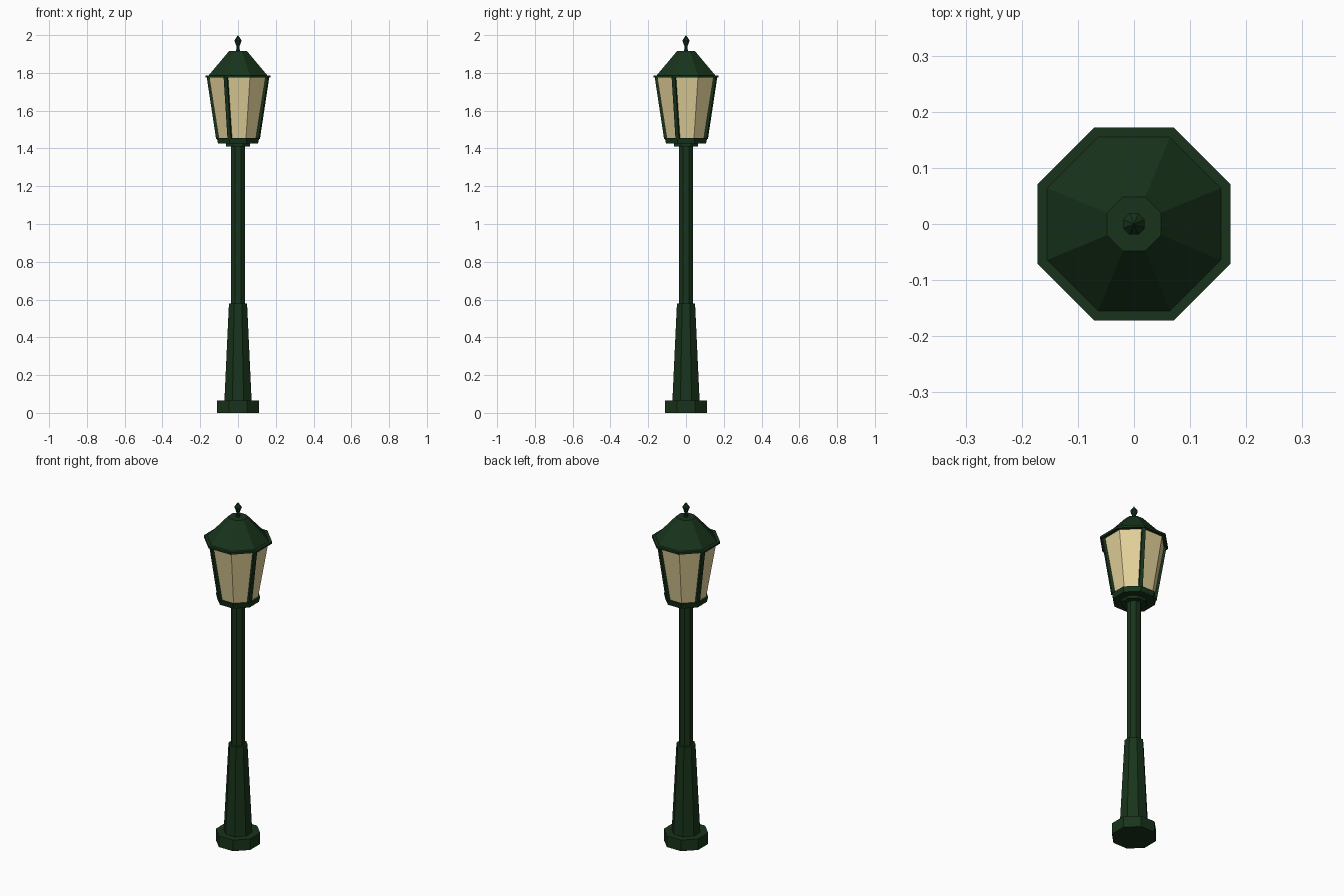
import bpy, bmesh, math
from mathutils import Vector

if "Cube" in bpy.data.objects:
    bpy.data.objects.remove(bpy.data.objects["Cube"])

SIDES = 8


def material(name, rgb):
    m = bpy.data.materials.new(name)
    m.diffuse_color = (*rgb, 1)
    m.use_nodes = True
    m.node_tree.nodes["Principled BSDF"].inputs["Base Color"].default_value = m.diffuse_color
    return m


GREEN = material("dark_green_paint", (0.009, 0.034, 0.011))
GLASS = material("warm_glass", (0.76, 0.63, 0.32))


def finish(name, bm, mat):
    bmesh.ops.recalc_face_normals(bm, faces=bm.faces)
    me = bpy.data.meshes.new(name)
    bm.to_mesh(me)
    bm.free()
    me.materials.append(mat)
    ob = bpy.data.objects.new(name, me)
    bpy.context.collection.objects.link(ob)
    return ob


def corner(i, apothem, z):
    """Corner i of an octagon whose flats face the axes."""
    a = math.pi / SIDES + i * math.tau / SIDES
    r = apothem / math.cos(math.pi / SIDES)
    return Vector((r * math.cos(a), r * math.sin(a), z))


def octagon_part(name, profile, mat=GREEN):
    """Closed octagonal turning from (half width, z) points, bottom to top."""
    bm = bmesh.new()
    rings = [[bm.verts.new(corner(i, w, z)) for i in range(SIDES)] for w, z in profile]
    for low, high in zip(rings, rings[1:]):
        for i in range(SIDES):
            j = (i + 1) % SIDES
            bm.faces.new((low[i], low[j], high[j], high[i]))
    bm.faces.new(rings[0][::-1])
    bm.faces.new(rings[-1])
    bmesh.ops.remove_doubles(bm, verts=bm.verts, dist=1e-5)
    return finish(name, bm, mat)


def bar(name, start, end, size):
    """Square bar between two points, turned to face outwards."""
    bm = bmesh.new()
    out = Vector((start.x, start.y, 0)).normalized()
    side = out.cross(Vector((0, 0, 1)))
    h = size / 2
    rings = [[bm.verts.new(p + out * a * h + side * b * h)
              for a, b in ((-1, -1), (1, -1), (1, 1), (-1, 1))] for p in (start, end)]
    for i in range(4):
        j = (i + 1) % 4
        bm.faces.new((rings[0][i], rings[0][j], rings[1][j], rings[1][i]))
    bm.faces.new(rings[0])
    bm.faces.new(rings[1])
    return finish(name, bm, GREEN)


# Post
octagon_part("base_plinth", [(0.112, 0), (0.112, 0.065)])
octagon_part("tapered_lower_post", [(0.072, 0.065), (0.048, 0.58)])
octagon_part("upper_pole", [(0.036, 0.58), (0.036, 1.415)])

# Lantern
octagon_part("lantern_collar", [(0.064, 1.41), (0.064, 1.425)])
octagon_part("lantern_floor", [(0.106, 1.425), (0.112, 1.455)])
octagon_part("lantern_glass", [(0.102, 1.455), (0.153, 1.777)], GLASS)

# Four frame bars, on every second corner of the glass
for k in range(4):
    i = 2 * k + 1
    bar(f"lantern_frame_bar_{k + 1}", corner(i, 0.103, 1.45), corner(i, 0.153, 1.78), 0.02)

# Roof
octagon_part("roof_rim", [(0.172, 1.775), (0.172, 1.787)])
octagon_part("roof", [(0.155, 1.787), (0.048, 1.915)])
octagon_part("finial", [(0.010, 1.915), (0.008, 1.94), (0.019, 1.972), (0.0, 2.0)])
